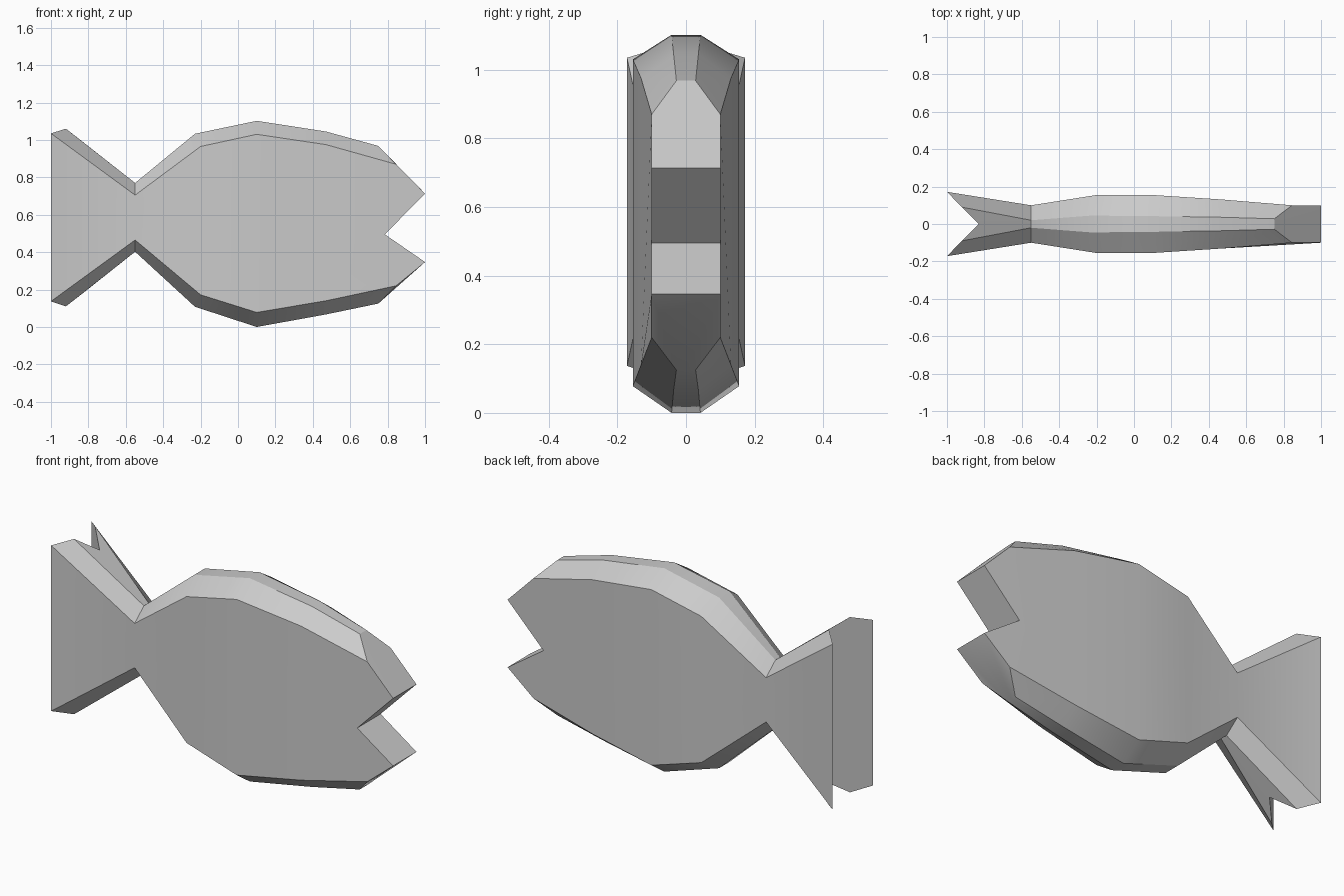
import bpy, bmesh

if "Cube" in bpy.data.objects:
    bpy.data.objects.remove(bpy.data.objects["Cube"])

# (x, top z, bottom z, half width) along the flat flank's edge, tail to head
RIM = [(-1.0, 1.035, 0.137, 0.172), (-0.55, 0.705, 0.465, 0.10),
       (-0.20, 0.965, 0.172, 0.155), (0.10, 1.03, 0.078, 0.155),
       (0.47, 0.975, 0.14, 0.131), (0.845, 0.87, 0.22, 0.10)]
# the same stations along the narrow ridge on the back and belly
RIDGE = [(-0.92, 1.06, 0.11, 0.09), (-0.55, 0.77, 0.402, 0.02),
         (-0.23, 1.033, 0.108, 0.045), (0.10, 1.102, 0.0, 0.042),
         (0.47, 1.045, 0.067, 0.036), (0.75, 0.968, 0.125, 0.028)]
# centre line of the ridge, notched at the tail
CENTRE = [(-0.83, 0.99, 0.18, 0.0)] + [(x, t, b, 0.0) for x, t, b, _ in RIDGE[1:]]
LIP_TOP, LIP_LOW, MOUTH = (1.0, 0.713), (1.0, 0.347), (0.785, 0.495)

bm = bmesh.new()


def row(stations, side):
    return [bm.verts.new((s[0], s[3], s[side])) for s in stations]


def pair(point):
    """Edge point on the flank and its partner on the centre plane."""
    x, z = point
    return bm.verts.new((x, 0.10, z)), bm.verts.new((x, 0, z))


lip_top, lip_low, mouth = pair(LIP_TOP), pair(LIP_LOW), pair(MOUTH)
rims = []
ends = []

# Back and belly: bevel strip, ridge strip and snout face
for side, lip in ((1, lip_top), (2, lip_low)):
    rim, ridge, centre = (row(p, side) for p in (RIM, RIDGE, CENTRE))
    for outer, inner in ((rim, ridge), (ridge, centre)):
        for i in range(len(rim) - 1):
            bm.faces.new((outer[i], outer[i + 1], inner[i + 1], inner[i]))
    bm.faces.new((rim[-1], lip[0], lip[1], centre[-1], ridge[-1]))
    rims.append(rim)
    ends.append((rim[0], ridge[0], centre[0]))

# Flank, with the head side cut by the mouth
top, low = rims
for i in range(len(top) - 2):
    bm.faces.new((top[i], top[i + 1], low[i + 1], low[i]))
bm.faces.new((top[-2], top[-1], lip_top[0], mouth[0], lip_low[0], low[-1], low[-2]))

# Mouth walls and the V-shaped tail end
for lip in (lip_top, lip_low):
    bm.faces.new((lip[0], lip[1], mouth[1], mouth[0]))
bm.faces.new(ends[0] + ends[1][::-1])

# Mirror to the other flank and close the seam
bmesh.ops.mirror(bm, geom=bm.verts[:] + bm.edges[:] + bm.faces[:], axis='Y', merge_dist=-1)
bmesh.ops.remove_doubles(bm, verts=bm.verts[:], dist=0.0005)
bmesh.ops.recalc_face_normals(bm, faces=bm.faces[:])

mesh = bpy.data.meshes.new("fish_body")
bm.to_mesh(mesh)
bm.free()
fish = bpy.data.objects.new("fish_body", mesh)
bpy.context.collection.objects.link(fish)
bpy.context.view_layer.objects.active = fish
fish.select_set(True)
bpy.ops.object.shade_smooth_by_angle(angle=0.52)
